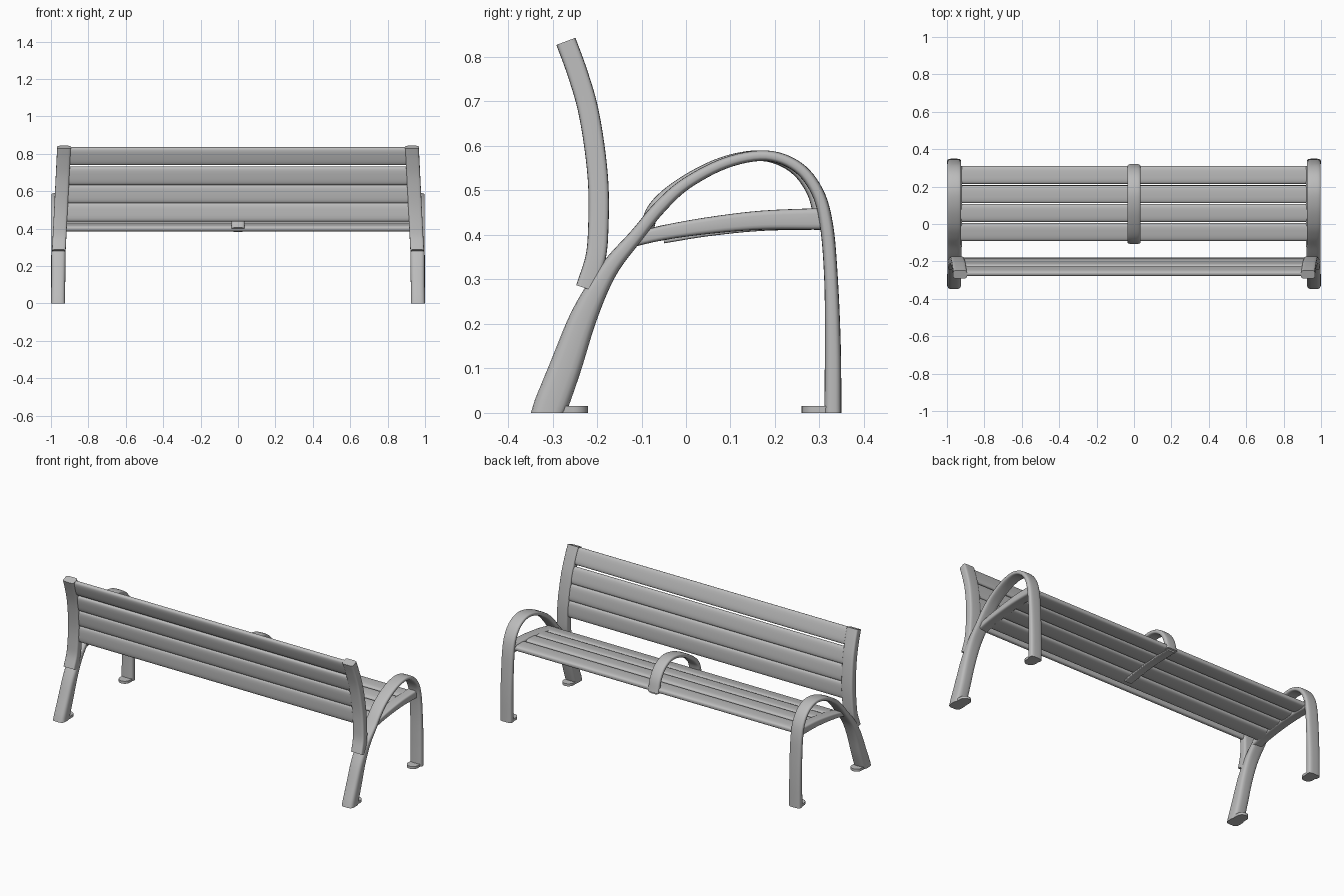
import bpy, bmesh, math
from mathutils import Vector

cube = bpy.data.objects.get("Cube")
if cube:
    bpy.data.objects.remove(cube, do_unlink=True)

grey = bpy.data.materials.new("satin grey metal")
grey.use_nodes = True
grey.diffuse_color = (0.5, 0.5, 0.5, 1)
grey.node_tree.nodes["Principled BSDF"].inputs["Base Color"].default_value = (0.5, 0.5, 0.5, 1)


def finish(name, bm, angle=40):
    bmesh.ops.recalc_face_normals(bm, faces=bm.faces)
    mesh = bpy.data.meshes.new(name)
    bm.to_mesh(mesh)
    bm.free()
    mesh.materials.append(grey)
    ob = bpy.data.objects.new(name, mesh)
    bpy.context.collection.objects.link(ob)
    bpy.ops.object.select_all(action='DESELECT')
    ob.select_set(True)
    bpy.context.view_layer.objects.active = ob
    bpy.ops.object.shade_smooth_by_angle(angle=math.radians(angle))
    return ob


def spline(keys, steps=6):
    """Smooth interpolation through tuples of any length."""
    pts = [Vector(k) for k in keys]
    pts = [pts[0] * 2 - pts[1]] + pts + [pts[-1] * 2 - pts[-2]]
    out = []
    for a, b, c, d in zip(pts, pts[1:], pts[2:], pts[3:]):
        for i in range(steps):
            t = i / steps
            out.append(0.5 * (2 * b + (c - a) * t + (2 * a - 5 * b + 4 * c - d) * t**2
                              + (3 * b - a - 3 * c + d) * t**3))
    return out + [pts[-2]]


def superellipse(power, count=20):
    for i in range(count):
        a = math.tau * (i + 0.5) / count
        c, s = math.cos(a), math.sin(a)
        yield (math.copysign(abs(c) ** (2 / power), c),
               math.copysign(abs(s) ** (2 / power), s))


def sweep(name, keys, power=4, floor=False):
    """Keys are (y, z, thickness, x centre, x width)."""
    path = spline(keys)
    bm = bmesh.new()
    rings = []
    for i, (y, z, thick, x, width) in enumerate(path):
        a, b = path[max(i - 1, 0)], path[min(i + 1, len(path) - 1)]
        n = Vector((b[1] - a[1], a[0] - b[0])).normalized()
        if floor and z < 0.001:      # feet are cut level with the ground
            n = Vector((math.copysign(1, n.x), 0))
        rings.append([bm.verts.new((x + u * width / 2, y + v * n.x * thick / 2,
                                    z + v * n.y * thick / 2))
                      for u, v in superellipse(power)])
    for r, s in zip(rings, rings[1:]):
        for i in range(len(r)):
            j = (i + 1) % len(r)
            bm.faces.new((r[i], r[j], s[j], s[i]))
    bm.faces.new(rings[0])
    bm.faces.new(rings[-1])
    return finish(name, bm)


def slat(name, y, z, angle, width, thick, half):
    """Long board with a softly crowned face and rounded edges."""
    bm = bmesh.new()
    ca, sa = math.cos(angle), math.sin(angle)
    ring = []
    for u, v in superellipse(3.2, 24):
        p, q = u * width / 2, v * thick / 2
        ring.append(bm.verts.new((-half, y + p * ca - q * sa, z + p * sa + q * ca)))
    face = bm.faces.new(ring)
    ext = bmesh.ops.extrude_face_region(bm, geom=[face])["geom"]
    bmesh.ops.translate(bm, vec=(2 * half, 0, 0),
                        verts=[e for e in ext if isinstance(e, bmesh.types.BMVert)])
    bm.faces.new(list(reversed(ring))) if not face.is_valid else None
    finish(name, bm)


def foot(name, x, y_from, y_to):
    """Flat floor tab with a rounded free end."""
    r = 0.033
    sign = math.copysign(1, y_to - y_from)
    bm = bmesh.new()
    outline = [(x - r, y_from), (x + r, y_from)]
    for i in range(13):
        a = math.pi * i / 12
        outline.append((x + r * math.cos(a), y_to + sign * r * (math.sin(a) - 1)))
    face = bm.faces.new([bm.verts.new((px, py, 0)) for px, py in outline])
    ext = bmesh.ops.extrude_face_region(bm, geom=[face])["geom"]
    bmesh.ops.translate(bm, vec=(0, 0, 0.015),
                        verts=[e for e in ext if isinstance(e, bmesh.types.BMVert)])
    finish(name, bm)


# Centre lines shared by frame and slats
seat_line = [(-0.12, 0.388), (-0.05, 0.405), (0.05, 0.421), (0.17, 0.433), (0.31, 0.436)]
back_line = [(-0.225, 0.28), (-0.203, 0.35), (-0.197, 0.42), (-0.197, 0.51), (-0.206, 0.6),
             (-0.222, 0.69), (-0.246, 0.77), (-0.27, 0.835)]
arm_line = [(-0.11, 0.4, 0.032), (-0.06, 0.461, 0.03), (0.0, 0.515, 0.027),
            (0.09, 0.562, 0.025), (0.18, 0.578, 0.024), (0.25, 0.553, 0.026),
            (0.295, 0.497, 0.028), (0.316, 0.42, 0.03)]

# End frames
for side, s in (("left", 1), ("right", -1)):
    leg = [(-0.31, 0, 0.078, s * 0.962, 0.076), (-0.272, 0.1, 0.072, s * 0.961, 0.075),
           (-0.228, 0.22, 0.06, s * 0.96, 0.075), (-0.175, 0.32, 0.042, s * 0.96, 0.075)]
    arm = [(y, z, t, s * 0.961, 0.075) for y, z, t in arm_line]
    front = [(0.326, 0.3, 0.031, s * 0.961, 0.075), (0.33, 0.15, 0.036, s * 0.962, 0.075),
             (0.33, 0, 0.039, s * 0.962, 0.076)]
    sweep(side + "_leg_and_armrest_loop", leg + arm + front, 3.5, True)
    sweep(side + "_back_post",
          [(y, z, 0.046, s * (0.958 - 0.05 * (z - 0.28)), 0.073) for y, z in back_line], 6)
    sweep(side + "_seat_rail",
          [(y, z, 0.03 + 0.045 * (y + 0.12), s * 0.95, 0.06) for y, z in seat_line], 5)
    foot(side + "_rear_foot", s * 0.96, -0.31, -0.22)
    foot(side + "_front_foot", s * 0.96, 0.335, 0.26)


def place_slats(name, line, axis, centres, width, thick, half):
    path = spline(line, 12)
    for k, c in enumerate(centres):
        i = min(range(1, len(path) - 1), key=lambda n: abs(path[n][axis] - c))
        d = path[i + 1] - path[i - 1]
        slat(f"{name}_{k + 1}", path[i][0], path[i][1], math.atan2(d.y, d.x),
             width, thick, half)


# Seat and back boards
place_slats("seat_slat", seat_line, 0, (-0.042, 0.058, 0.16, 0.265), 0.096, 0.034, 0.93)
place_slats("back_slat", back_line, 1, (0.487, 0.588, 0.686, 0.785), 0.099, 0.032, 0.92)

# Centre armrest and its mounting bar under the seat
sweep("centre_armrest", [(y + 0.018 if y < -0.1 else y - 0.01, z, t, 0, 0.07)
                         for y, z, t in arm_line], 3.5)
sweep("centre_armrest_bar", [(y, z - 0.018, 0.012, 0, 0.05) for y, z in seat_line[1:]], 5)
